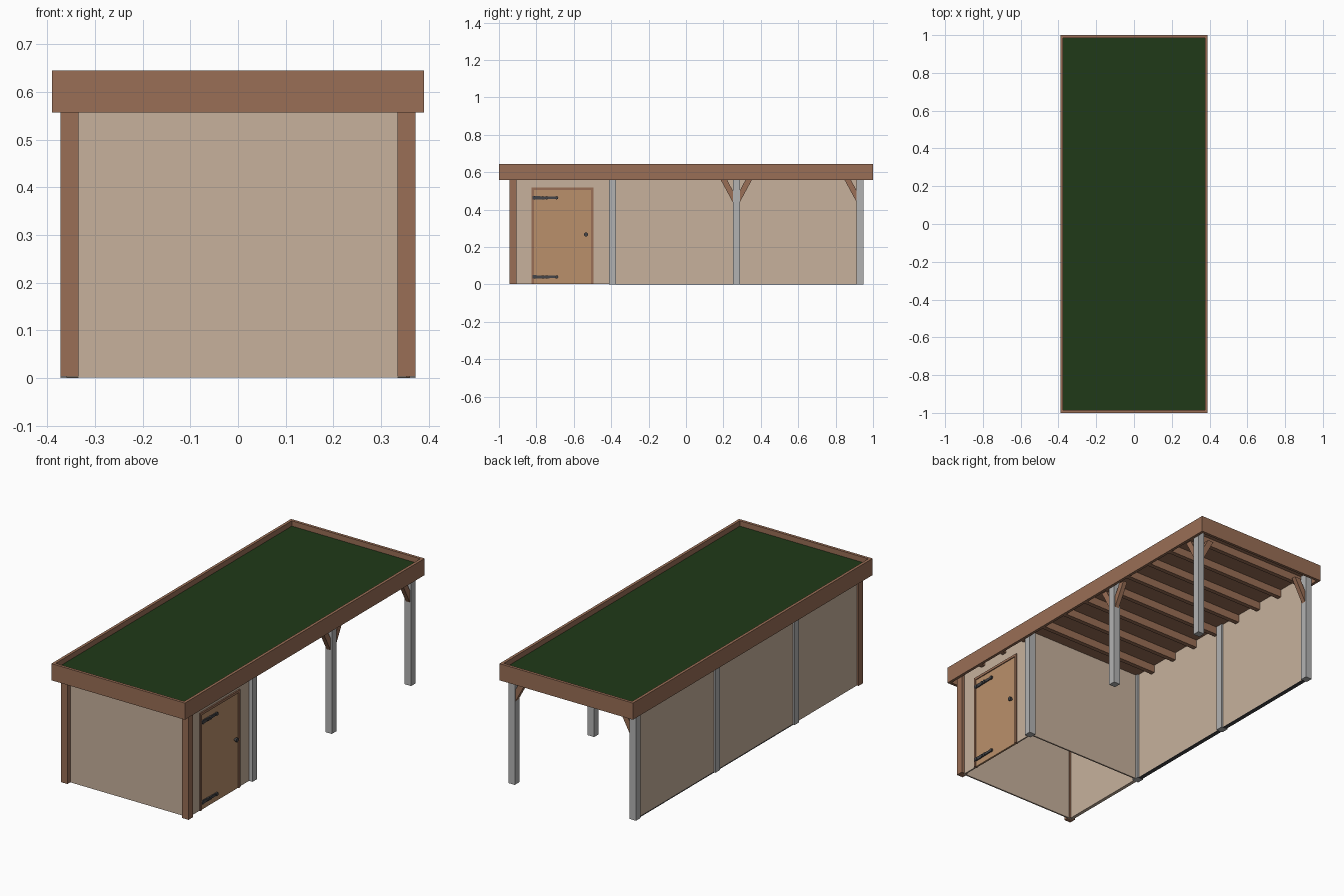
import bpy, bmesh, math
from mathutils import Vector

if "Cube" in bpy.data.objects:
    bpy.data.objects.remove(bpy.data.objects["Cube"])


def material(name, rgb):
    m = bpy.data.materials.new(name)
    m.diffuse_color = (*rgb, 1)
    m.use_nodes = True
    m.node_tree.nodes["Principled BSDF"].inputs["Base Color"].default_value = m.diffuse_color
    return m


BROWN = material("brown_wood", (0.32, 0.157, 0.092))
WALL = material("beige_panel", (0.57, 0.44, 0.335))
DOOR = material("door_wood", (0.49, 0.28, 0.147))
GREEN = material("green_roof", (0.014, 0.042, 0.009))
IRON = material("dark_iron", (0.06, 0.06, 0.065))
STEEL = material("grey_post", (0.45, 0.45, 0.45))


def finish(name, bm, mat):
    bmesh.ops.recalc_face_normals(bm, faces=bm.faces)
    me = bpy.data.meshes.new(name)
    bm.to_mesh(me)
    bm.free()
    ob = bpy.data.objects.new(name, me)
    bpy.context.collection.objects.link(ob)
    me.materials.append(mat)
    return ob


def box(name, x, y, z, mat):
    """Box from (min, max) ranges on each axis."""
    bm = bmesh.new()
    bmesh.ops.create_cube(bm, size=1)
    for v in bm.verts:
        v.co = [r[0] + (c + 0.5) * (r[1] - r[0]) for c, r in zip(v.co, (x, y, z))]
    return finish(name, bm, mat)


def prism(name, points, offset, mat):
    """Extrude a flat outline along an offset vector."""
    bm = bmesh.new()
    face = bm.faces.new([bm.verts.new(p) for p in points])
    ext = bmesh.ops.extrude_face_region(bm, geom=[face])
    verts = [g for g in ext["geom"] if isinstance(g, bmesh.types.BMVert)]
    bmesh.ops.translate(bm, verts=verts, vec=Vector(offset))
    return finish(name, bm, mat)


def disc(name, x, y, z, r, mat, sides=12):
    """Short cylinder along x."""
    pts = [(x[0], y + r * math.cos(i * math.tau / sides), z + r * math.sin(i * math.tau / sides))
           for i in range(sides)]
    return prism(name, pts, (x[1] - x[0], 0, 0), mat)


# Roof fascia, deck and green covering
T, Z0, Z1 = 0.015, 0.557, 0.645
for side, s in (("left", -1), ("right", 1)):
    box(f"fascia_{side}", sorted((s * 0.39, s * (0.39 - T))), (-1, 1), (Z0, Z1), BROWN)
for side, s in (("front", -1), ("back", 1)):
    box(f"fascia_{side}", (-0.39 + T, 0.39 - T), sorted((s, s * (1 - T))), (Z0, Z1), BROWN)
box("roof_deck", (-0.375, 0.375), (-0.985, 0.985), (0.602, 0.612), BROWN)
box("roof_green", (-0.375, 0.375), (-0.985, 0.985), (0.612, 0.617), GREEN)

# Rafters across the roof
for i in range(12):
    y = -0.926 + 0.1655 * i
    box(f"rafter_{i}", (-0.375, 0.375), (y - 0.012, y + 0.012), (0.56, 0.602), BROWN)

# Posts: wooden at the front corners, grey elsewhere
PY = (-0.926, -0.393, 0.269, 0.931)
for side, s in (("left", -1), ("right", 1)):
    for i, y in enumerate(PY):
        box(f"post_{side}_{i}", sorted((s * 0.335, s * 0.373)), (y - 0.019, y + 0.019),
            (0.003 if i == 0 else 0, 0.6), BROWN if i == 0 else STEEL)

# Walls: left side, shed front, shed right side around the door, partition
box("left_wall", (-0.364, -0.346), (-0.915, 0.93), (0.003, 0.602), WALL)
box("left_wall_sill", (-0.366, -0.344), (-0.375, 0.93), (0, 0.003), IRON)
box("front_wall", (-0.36, 0.354), (-0.918, -0.91), (0.001, 0.602), WALL)
box("partition_wall", (-0.36, 0.354), (-0.397, -0.389), (0.001, 0.602), WALL)
D0, D1, DT, F = -0.827, -0.495, 0.517, 0.013
for name, y, z in (("near", (-0.915, D0), (0.001, 0.602)), ("far", (D1, -0.39), (0.001, 0.602)),
                   ("above_door", (D0, D1), (DT, 0.602))):
    box(f"right_wall_{name}", (0.346, 0.354), y, z, WALL)

# Door with frame
box("door_panel", (0.346, 0.356), (D0 + F, D1 - F), (0.001, DT - F), DOOR)
box("door_frame_near", (0.344, 0.361), (D0, D0 + F), (0.001, DT), BROWN)
box("door_frame_far", (0.344, 0.361), (D1 - F, D1), (0.001, DT), BROWN)
box("door_frame_top", (0.344, 0.361), (D0 + F, D1 - F), (DT - F, DT), BROWN)

# Strap hinges with bolts, and the door knob
for tag, z in (("lower", 0.04), ("upper", 0.463)):
    outline = [(-0.82, -0.009), (-0.80, -0.009), (-0.69, -0.006), (-0.68, 0),
               (-0.69, 0.006), (-0.80, 0.009), (-0.82, 0.009)]
    prism(f"hinge_{tag}", [(0.356, y, z + d) for y, d in outline], (0.006, 0, 0), IRON)
    for i, y in enumerate((-0.81, -0.765, -0.745, -0.692)):
        disc(f"hinge_{tag}_bolt_{i}", (0.356, 0.365), y, z, 0.009, IRON, 8)
disc("knob_stem", (0.356, 0.366), -0.535, 0.267, 0.006, IRON)
disc("knob", (0.364, 0.372), -0.535, 0.267, 0.011, IRON)


# Diagonal braces from post faces up to the roof
def brace(name, origin, direction):
    o, d = Vector(origin), Vector(direction)
    side = Vector((d.y, -d.x, 0)) * 0.024
    pts = [o + d * a + Vector((0, 0, z)) - side / 2
           for a, z in ((0, 0.44), (0, 0.502), (0.032, 0.562), (0.066, 0.562))]
    prism(name, pts, side, BROWN)


brace("brace_mid_forward", (0.354, 0.25, 0), (0, -1, 0))
brace("brace_mid_backward", (0.354, 0.288, 0), (0, 1, 0))
brace("brace_back_right_forward", (0.354, 0.912, 0), (0, -1, 0))
brace("brace_back_right_inward", (0.335, 0.931, 0), (-1, 0, 0))
brace("brace_back_left_inward", (-0.335, 0.931, 0), (1, 0, 0))
